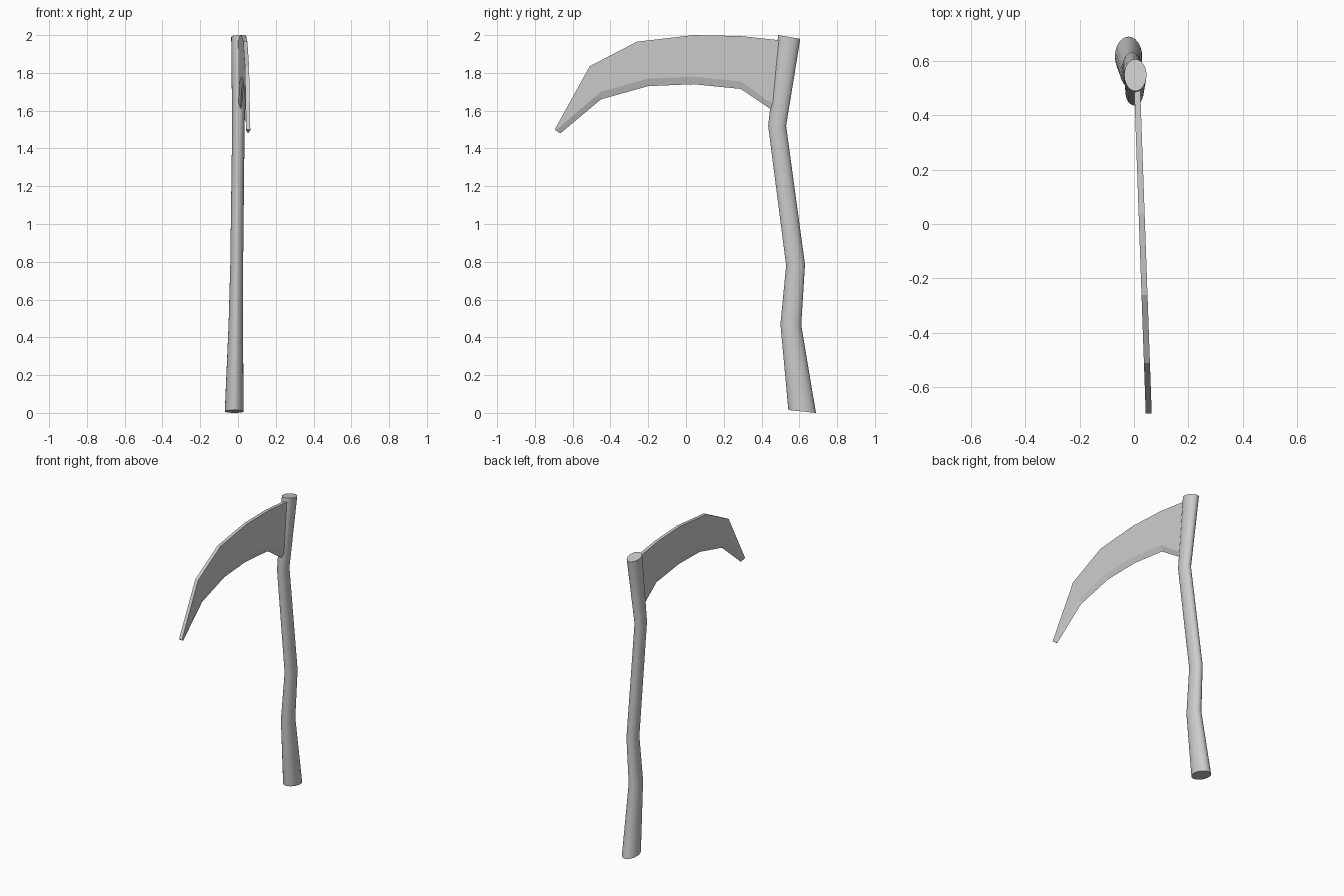
import bpy, bmesh, math
from mathutils import Vector

cube = bpy.data.objects.get("Cube")
if cube:
    bpy.data.objects.remove(cube)

grey = bpy.data.materials.new("plain_grey")
grey.use_nodes = True
color = (0.6, 0.6, 0.6, 1)
grey.diffuse_color = color
grey.node_tree.nodes["Principled BSDF"].inputs["Base Color"].default_value = color


def finish(name, bm, smooth):
    bmesh.ops.recalc_face_normals(bm, faces=bm.faces)
    mesh = bpy.data.meshes.new(name)
    bm.to_mesh(mesh)
    bm.free()
    mesh.materials.append(grey)
    obj = bpy.data.objects.new(name, mesh)
    bpy.context.collection.objects.link(obj)
    if smooth:
        bpy.ops.object.select_all(action="DESELECT")
        obj.select_set(True)
        bpy.context.view_layer.objects.active = obj
        bpy.ops.object.shade_smooth_by_angle(angle=math.radians(40))
    return obj


# Handle: oval rings given by centre x, x radius, front (y, z) and back (y, z)
rings = [
    (-0.020, 0.050, (0.542, 0.015), (0.688, 0.0)),
    (-0.012, 0.038, (0.500, 0.470), (0.610, 0.465)),
    (-0.007, 0.034, (0.530, 0.780), (0.630, 0.785)),
    (0.002, 0.033, (0.435, 1.520), (0.530, 1.520)),
    (0.005, 0.041, (0.488, 2.0), (0.605, 1.980)),
]
sides = 24
bm = bmesh.new()
loops = []
for cx, rx, front, back in rings:
    mid = Vector((cx, (front[0] + back[0]) / 2, (front[1] + back[1]) / 2))
    half = Vector((0, back[0] - front[0], back[1] - front[1])) / 2
    loop = []
    for i in range(sides):
        a = math.tau * i / sides
        loop.append(bm.verts.new(mid + Vector((rx * math.cos(a), 0, 0)) + half * math.sin(a)))
    loops.append(loop)
for low, high in zip(loops, loops[1:]):
    for i in range(sides):
        j = (i + 1) % sides
        bm.faces.new((low[i], low[j], high[j], high[i]))
bm.faces.new(loops[0])
bm.faces.new(loops[-1])
finish("handle", bm, True)

# Blade: sections from root to tip as spine, bevel line and cutting edge (y, z)
sections = [
    ((0.520, 1.970), (0.480, 1.620), (0.475, 1.590)),
    ((0.290, 1.995), (0.290, 1.755), (0.290, 1.715)),
    ((0.040, 2.000), (0.040, 1.780), (0.040, 1.740)),
    ((-0.260, 1.965), (-0.200, 1.770), (-0.200, 1.730)),
    ((-0.510, 1.835), (-0.450, 1.700), (-0.450, 1.660)),
    ((-0.695, 1.500), (-0.690, 1.495), (-0.665, 1.480)),
]
half_thick = 0.011


def lean(y):
    return 0.012 + (0.49 - y) * 0.0355


bm = bmesh.new()
loops = []
for spine, bevel, edge in sections:
    outline = [(spine, 1), (bevel, 1), (edge, 0), (bevel, -1), (spine, -1)]
    loops.append([bm.verts.new((lean(y) + s * half_thick, y, z)) for (y, z), s in outline])
for a, b in zip(loops, loops[1:]):
    for i in range(5):
        j = (i + 1) % 5
        bm.faces.new((a[i], a[j], b[j], b[i]))
bm.faces.new(loops[0])
bm.faces.new(loops[-1])
finish("blade", bm, False)
